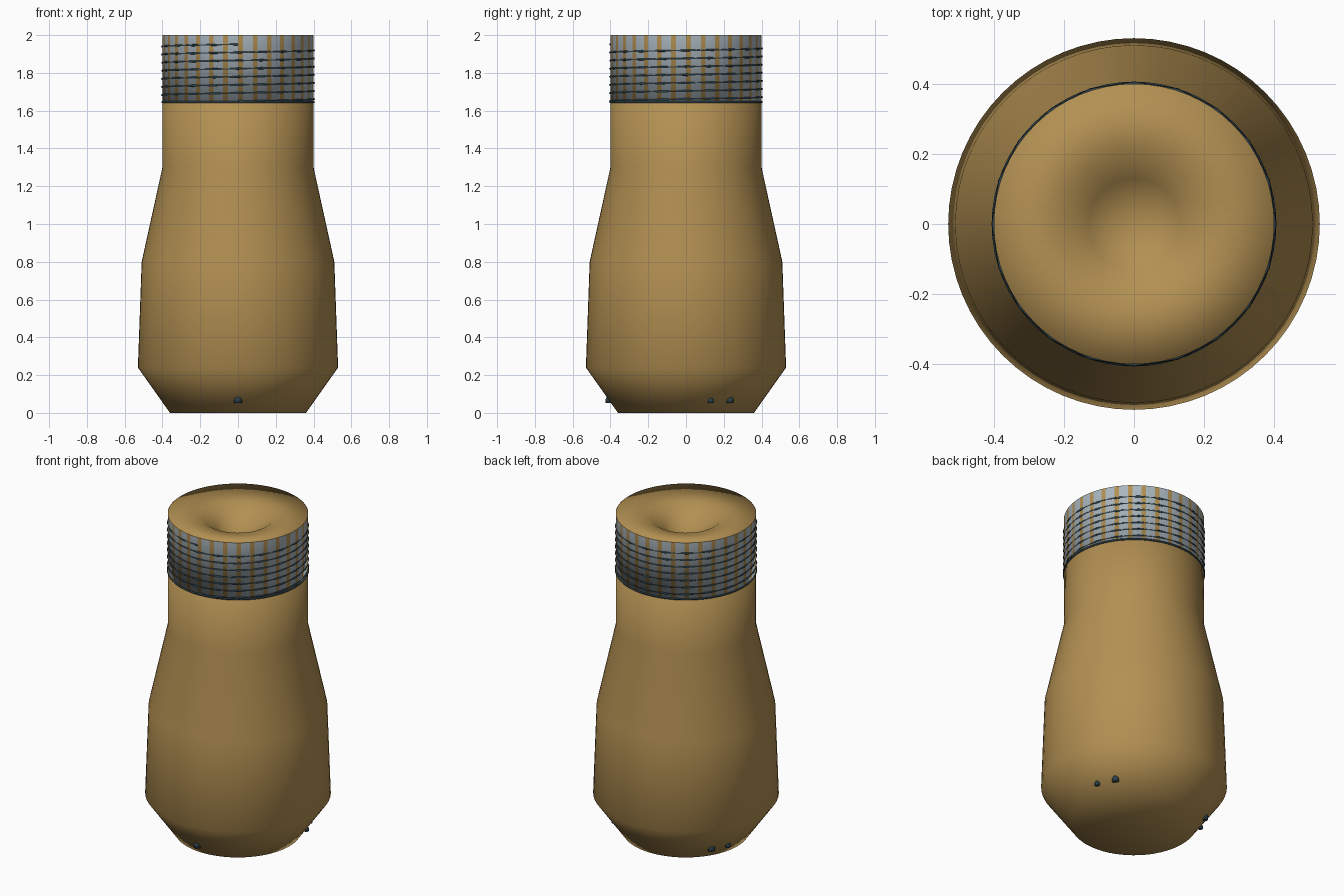
import bpy, bmesh, math

old = bpy.data.objects.get("Cube")
if old:
    bpy.data.objects.remove(old, do_unlink=True)


def material(name, rgb):
    m = bpy.data.materials.new(name)
    m.use_nodes = True
    m.diffuse_color = (*rgb, 1)
    m.node_tree.nodes["Principled BSDF"].inputs["Base Color"].default_value = (*rgb, 1)
    return m


gold = material("ochre", (0.45, 0.28, 0.085))
grey = material("pale blue grey", (0.40, 0.47, 0.52))
dark = material("dark teal", (0.025, 0.05, 0.065))


def lathe(name, profile, sides, mats, location=(0, 0, 0)):
    """Spin an (r, z) profile, listed bottom to top, into a smooth surface."""
    bm = bmesh.new()
    verts = [bm.verts.new((r, 0, z)) for r, z in profile]
    edges = [bm.edges.new(pair) for pair in zip(verts, verts[1:])]
    bmesh.ops.spin(bm, geom=verts + edges, cent=(0, 0, 0), axis=(0, 0, 1),
                   angle=math.tau, steps=sides, use_duplicate=False)
    bmesh.ops.remove_doubles(bm, verts=bm.verts[:], dist=0.0001)
    bmesh.ops.recalc_face_normals(bm, faces=bm.faces[:])
    for f in bm.faces:
        f.smooth = True
    mesh = bpy.data.meshes.new(name)
    bm.to_mesh(mesh)
    bm.free()
    for m in mats:
        mesh.materials.append(m)
    ob = bpy.data.objects.new(name, mesh)
    ob.location = location
    bpy.context.collection.objects.link(ob)
    return ob


def wire(name, points, thickness, closed=False):
    """Thin round wire through the given points."""
    cu = bpy.data.curves.new(name, "CURVE")
    cu.dimensions = "3D"
    cu.bevel_depth = thickness
    cu.bevel_resolution = 1
    cu.use_fill_caps = True
    sp = cu.splines.new("POLY")
    sp.points.add(len(points) - 1)
    for p, co in zip(sp.points, points):
        p.co = (*co, 1)
    sp.use_cyclic_u = closed
    cu.materials.append(dark)
    bpy.context.collection.objects.link(bpy.data.objects.new(name, cu))


def on_circle(r, angle, z):
    return (r * math.cos(angle), r * math.sin(angle), z)


# Bottle body with a dimpled top
lathe("bottle_body", [(0, 0), (0.36, 0), (0.53, 0.24), (0.51, 0.8), (0.4, 1.3), (0.4, 2.0),
                      (0.2, 1.97), (0.13, 1.92), (0, 1.82)], 64, [gold])

# Striped neck band, every third strip ochre
band = lathe("neck_band", [(0.37, 1.645), (0.401, 1.645), (0.401, 2.0)], 96, [grey, gold])
for face in band.data.polygons:
    angle = math.atan2(face.center.y, face.center.x) % math.tau
    face.material_index = int(int(angle / math.tau * 96) % 3 == 0)

# Screw thread, seven turns, ending at the front, and the ring below it
turns, steps, pitch = 7, 20, 0.043
wire("screw_thread", [on_circle(0.401, math.tau * i / steps - math.pi / 2,
                                1.65 + pitch * i / steps)
                      for i in range(turns * steps + 1)], 0.006)
wire("neck_ring", [on_circle(0.4, math.tau * i / 64, 1.645) for i in range(64)], 0.006, True)

# Small studs around the foot: one in front, a pair on either side of the back
for i, (degrees, size) in enumerate([(-90, 1), (19, 0.75), (35, 0.95), (146, 0.95), (161, 0.75)]):
    stud = lathe(f"foot_stud_{i + 1}", [(0, 0), (0.021, 0), (0.021, 0.02), (0.013, 0.038),
                                        (0, 0.043)], 10, [dark],
                 on_circle(0.405, math.radians(degrees), 0.052))
    stud.scale = (size, size, size)
